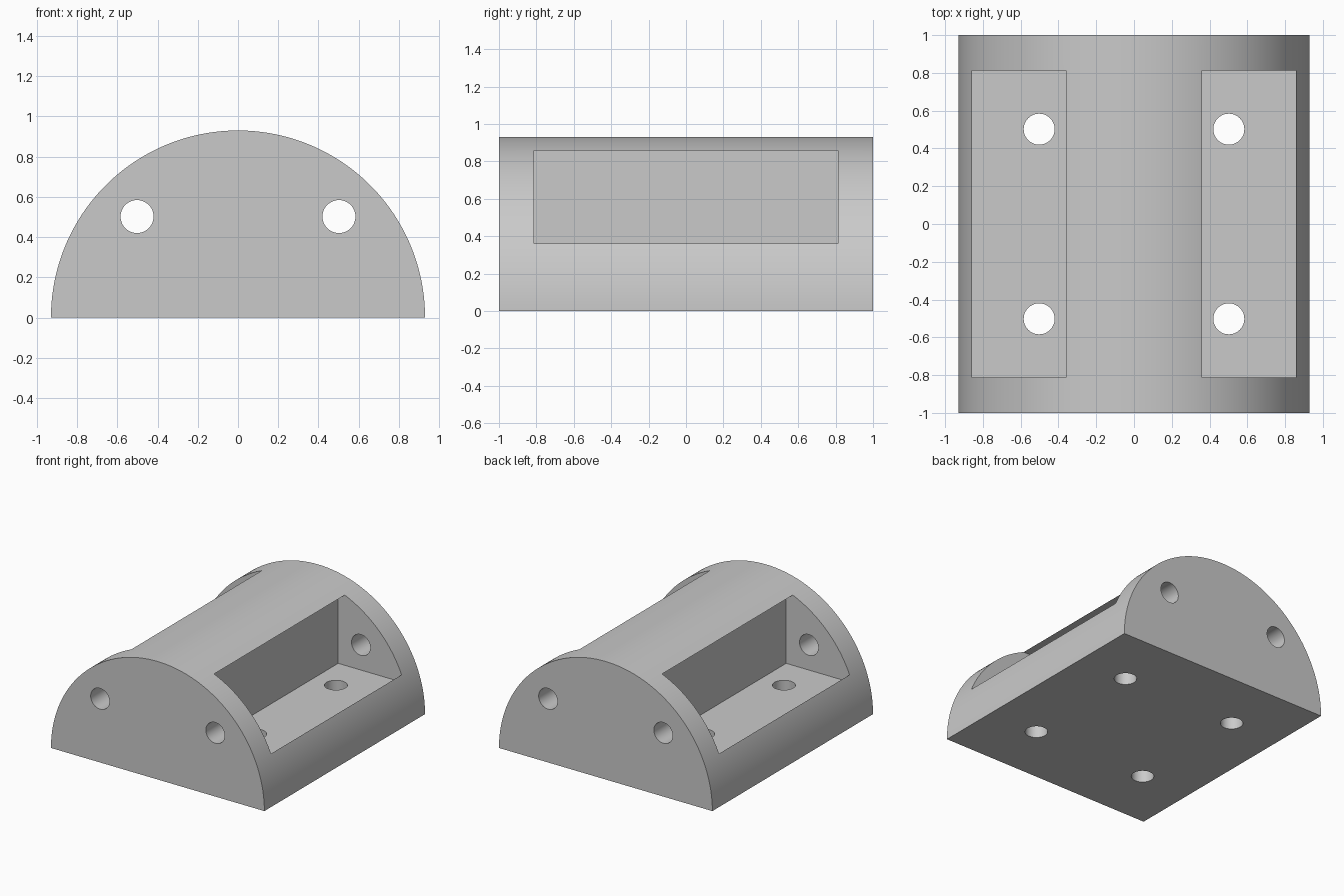
import bpy
import math

if "Cube" in bpy.data.objects:
    bpy.data.objects.remove(bpy.data.objects["Cube"], do_unlink=True)

RADIUS = 0.93      # half-round body
HALF_LENGTH = 1.0
POCKET_IN = 0.304  # inner wall and floor of each side pocket
POCKET_OUT = 0.857 # outer wall and ceiling, just breaking the curved skin
POCKET_END = 0.813
HOLE = 0.082
OFFSET = 0.502     # hole centres

grey = bpy.data.materials.new("plain grey")
grey.use_nodes = True
grey.diffuse_color = (0.59, 0.59, 0.59, 1)
grey.node_tree.nodes["Principled BSDF"].inputs["Base Color"].default_value = (0.59, 0.59, 0.59, 1)


def half_round_body(steps=128):
    """Extrude a half-circle profile along y."""
    arc = [(RADIUS * math.cos(math.pi * i / steps), RADIUS * math.sin(math.pi * i / steps))
           for i in range(steps + 1)]
    n = len(arc)
    verts = [(x, y, z) for y in (-HALF_LENGTH, HALF_LENGTH) for x, z in arc]
    faces = [tuple(reversed(range(n))), tuple(range(n, 2 * n))]
    faces += [(i, (i + 1) % n, (i + 1) % n + n, i + n) for i in range(n)]
    mesh = bpy.data.meshes.new("half_round_body")
    mesh.from_pydata(verts, [], faces)
    mesh.materials.append(grey)
    obj = bpy.data.objects.new("half_round_body", mesh)
    bpy.context.collection.objects.link(obj)
    # Make the face directions consistent
    bpy.context.view_layer.objects.active = obj
    bpy.ops.object.select_all(action="DESELECT")
    obj.select_set(True)
    bpy.ops.object.mode_set(mode="EDIT")
    bpy.ops.mesh.select_all(action="SELECT")
    bpy.ops.mesh.normals_make_consistent(inside=False)
    bpy.ops.object.mode_set(mode="OBJECT")
    return obj


def cut(body, name):
    """Subtract the active primitive from the body, then discard it."""
    cutter = bpy.context.object
    cutter.name = name
    cutter.hide_render = True
    cutter.data.materials.append(grey)
    bpy.ops.object.transform_apply(location=False, rotation=True, scale=True)
    mod = body.modifiers.new(name, "BOOLEAN")
    mod.operation = "DIFFERENCE"
    mod.solver = "EXACT"
    mod.object = cutter
    bpy.context.view_layer.objects.active = body
    bpy.ops.object.modifier_apply(modifier=mod.name)
    bpy.data.objects.remove(cutter, do_unlink=True)


body = half_round_body()
pocket_size = POCKET_OUT - POCKET_IN
pocket_centre = (POCKET_OUT + POCKET_IN) / 2

for side in (-1, 1):
    # Square pocket, undercut behind the lips of its opening
    bpy.ops.mesh.primitive_cube_add(size=1, location=(side * pocket_centre, 0, pocket_centre))
    bpy.context.object.scale = (pocket_size, 2 * POCKET_END, pocket_size)
    cut(body, "pocket_cutter")
    # Hole through both end walls
    bpy.ops.mesh.primitive_cylinder_add(vertices=48, radius=HOLE, depth=3,
                                        location=(side * OFFSET, 0, OFFSET),
                                        rotation=(math.pi / 2, 0, 0))
    cut(body, "end_hole_cutter")
    # Holes through the pocket floor
    for end in (-1, 1):
        bpy.ops.mesh.primitive_cylinder_add(vertices=48, radius=HOLE, depth=1,
                                            location=(side * OFFSET, end * OFFSET, 0))
        cut(body, "floor_hole_cutter")

# Smooth curves with crisp edges
bpy.ops.object.select_all(action="DESELECT")
body.select_set(True)
bpy.context.view_layer.objects.active = body
bpy.ops.object.shade_smooth_by_angle(angle=math.radians(30))
